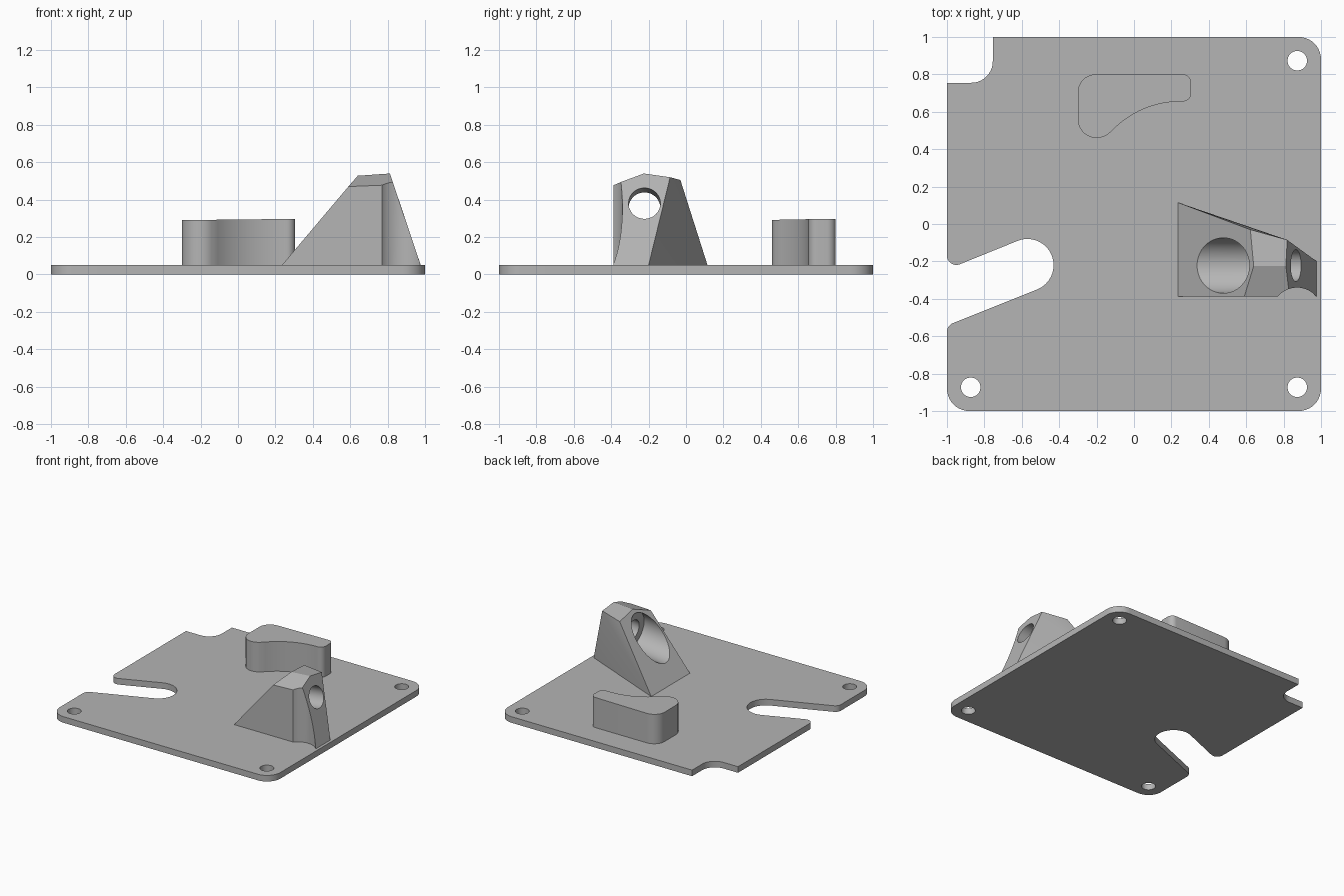
import bpy, bmesh
from math import radians, sin, cos, tan, pi, atan
from mathutils import Vector, Matrix

cube = bpy.data.objects.get("Cube")
if cube:
    bpy.data.objects.remove(cube, do_unlink=True)

GREY = (0.46, 0.46, 0.46, 1)
grey = bpy.data.materials.new("plain grey")
grey.use_nodes = True
grey.diffuse_color = GREY
grey.node_tree.nodes["Principled BSDF"].inputs["Base Color"].default_value = GREY

PLATE_TOP = 0.05


def add_object(name, bm):
    bmesh.ops.recalc_face_normals(bm, faces=bm.faces)
    mesh = bpy.data.meshes.new(name)
    bm.to_mesh(mesh)
    bm.free()
    mesh.materials.append(grey)
    ob = bpy.data.objects.new(name, mesh)
    bpy.context.collection.objects.link(ob)
    return ob


def arc(cx, cy, r, start, end, steps=20):
    """Arc as sharp outline points, angles in degrees."""
    angles = [radians(start + (end - start) * i / steps) for i in range(steps + 1)]
    return [(cx + r * cos(a), cy + r * sin(a), 0) for a in angles]


def rounded(points, steps=10):
    """Outline from (x, y, fillet radius) corners."""
    out = []
    for i, (x, y, r) in enumerate(points):
        p = Vector((x, y))
        if r == 0:
            out.append(p)
            continue
        a = (Vector(points[i - 1][:2]) - p).normalized()
        b = (Vector(points[(i + 1) % len(points)][:2]) - p).normalized()
        half = a.angle(b) / 2
        centre = p + (a + b).normalized() * (r / sin(half))
        u = p + a * (r / tan(half)) - centre
        v = p + b * (r / tan(half)) - centre
        sweep = u.angle(v)
        for k in range(steps + 1):
            t = k / steps
            out.append(centre + (u * sin((1 - t) * sweep) + v * sin(t * sweep)) / sin(sweep))
    return out


def extrude(name, outline, z0, z1, tilt=0):
    """Upright solid; tilt slopes its top along x."""
    bm = bmesh.new()
    face = bm.faces.new([bm.verts.new((p.x, p.y, z0)) for p in outline])
    top = bmesh.ops.extrude_face_region(bm, geom=[face])
    for v in top["geom"]:
        if isinstance(v, bmesh.types.BMVert):
            v.co.z = z1 + tilt * v.co.x
    return add_object(name, bm)


def cut_cylinder(ob, start, end, r):
    """Subtract a cylinder running between two points."""
    start, end = Vector(start), Vector(end)
    axis = end - start
    place = Matrix.Translation((start + end) / 2) @ axis.to_track_quat("Z", "Y").to_matrix().to_4x4()
    bm = bmesh.new()
    bmesh.ops.create_cone(bm, cap_ends=True, segments=64, radius1=r, radius2=r,
                          depth=axis.length, matrix=place)
    cutter = add_object("cutter", bm)
    cutter.hide_render = True
    mod = ob.modifiers.new("cut", "BOOLEAN")
    mod.operation, mod.solver, mod.object = "DIFFERENCE", "EXACT", cutter
    bpy.context.view_layer.objects.active = ob
    bpy.ops.object.modifier_apply(modifier="cut")
    bpy.data.objects.remove(cutter, do_unlink=True)


def smooth(ob):
    bpy.ops.object.select_all(action="DESELECT")
    ob.select_set(True)
    bpy.context.view_layer.objects.active = ob
    bpy.ops.object.shade_smooth_by_angle(angle=radians(25))


# Base plate: rounded corners, a corner notch and a tapered side slot
slot_end = arc(-0.57, -0.22, 0.14, -68, 112, 32)
plate = extrude("base_plate", rounded(
    [(-1, -1, 0.12), (1, -1, 0.12), (1, 1, 0.12), (-0.755, 1, 0),
     (-0.755, 0.755, 0.115), (-1, 0.755, 0), (-1, -0.243, 0.05)]
    + slot_end[::-1] + [(-1, -0.543, 0.05)]), 0, PLATE_TOP)
for sx, sy in ((1, 1), (1, -1), (-1, -1)):
    x, y = 0.873 * sx, 0.873 * sy
    cut_cylinder(plate, (x, y, -0.1), (x, y, 0.2), 0.052)
smooth(plate)

# Curved locating block at the back, with a slightly sloping top
block = extrude("curved_block", rounded(
    [(-0.3, 0.8, 0.095)] + arc(-0.2, 0.56, 0.1, 180, 313)
    + arc(0.25, 0.145, 0.51, 137, 90) + [(0.306, 0.655, 0.045), (0.306, 0.8, 0.045)]),
    PLATE_TOP, 0.294, 0.011)
smooth(block)

# Wedge-shaped bracket: hull of its base and ridged top corners
bm = bmesh.new()
for x, y, z in ((0.235, -0.387, 0.05), (0.235, 0.115, 0.05), (0.977, -0.2, 0.05),
                (0.977, -0.387, 0.05), (0.59, -0.387, 0.47), (0.64, -0.225, 0.528),
                (0.622, -0.03, 0.505), (0.812, -0.225, 0.54), (0.819, -0.085, 0.52),
                (0.832, -0.387, 0.48)):
    bm.verts.new((x, y, z))
bmesh.ops.convex_hull(bm, input=bm.verts)
bmesh.ops.dissolve_limit(bm, angle_limit=radians(3), verts=bm.verts, edges=bm.edges)
bracket = add_object("wedge_bracket", bm)

# Upright relief on the front, then a stepped bore along the bracket
cut_cylinder(bracket, (0.872, -0.474, -0.1), (0.872, -0.474, 0.8), 0.134)
slope = tan(radians(6.5))
bore = lambda x: (x, -0.222, 0.38 + (x - 0.865) * slope)
cut_cylinder(bracket, bore(0.1), bore(0.64), 0.148)
cut_cylinder(bracket, bore(0.5), bore(1.2), 0.085)
smooth(bracket)
